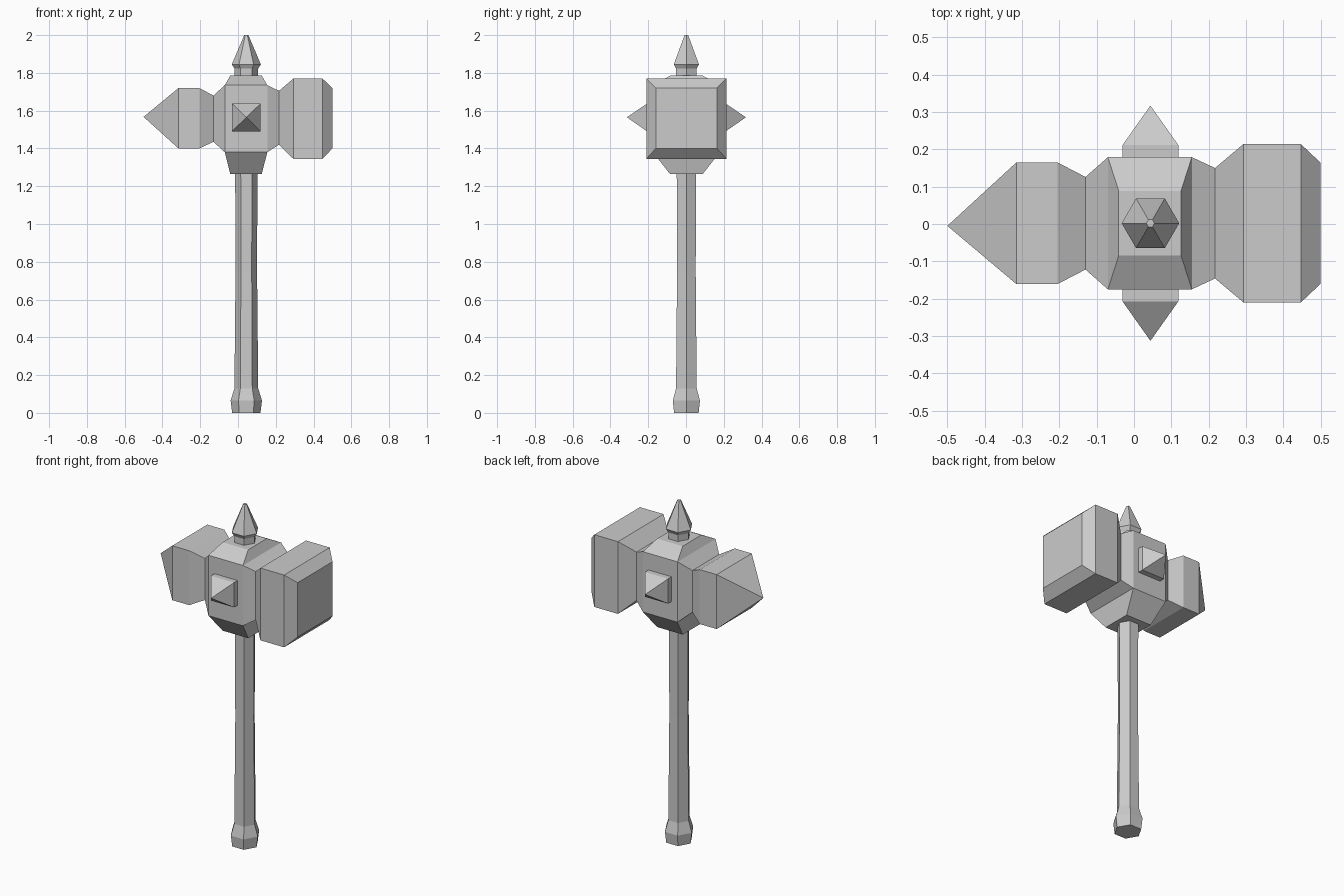
import bpy, bmesh, math
from mathutils import Vector

if "Cube" in bpy.data.objects:
    bpy.data.objects.remove(bpy.data.objects["Cube"])

CX, CY = 0.044, 0.002   # handle axis


def finish(name, bm):
    bmesh.ops.recalc_face_normals(bm, faces=bm.faces)
    me = bpy.data.meshes.new(name)
    bm.to_mesh(me)
    bm.free()
    ob = bpy.data.objects.new(name, me)
    bpy.context.collection.objects.link(ob)
    return ob


def loft(rings, cap_start=True, cap_end=True):
    """Skin a list of point rings; a one-point ring makes a tip."""
    bm = bmesh.new()
    vs = [[bm.verts.new(p) for p in r] for r in rings]
    for a, b in zip(vs, vs[1:]):
        n = len(a)
        for i in range(n):
            j = (i + 1) % n
            if len(b) == 1:
                bm.faces.new((a[i], a[j], b[0]))
            else:
                bm.faces.new((a[i], a[j], b[j], b[i]))
    if cap_start:
        bm.faces.new(vs[0])
    if cap_end and len(vs[-1]) > 1:
        bm.faces.new(vs[-1])
    return bm


def hexagon(r, z):
    return [(CX + r * math.cos(i * math.pi / 3),
             CY + r * math.sin(i * math.pi / 3), z) for i in range(6)]


def x_rect(x, hy, z0, z1):
    return [(x, CY - hy, z0), (x, CY + hy, z0), (x, CY + hy, z1), (x, CY - hy, z1)]


# Handle with flared pommel
finish("handle", loft([hexagon(r, z) for r, z in (
    (0.075, 0), (0.083, 0.065), (0.063, 0.13), (0.057, 0.75), (0.059, 1.28))]))

# Top spike
finish("top_spike", loft([hexagon(r, z) for r, z in (
    (0.062, 1.77), (0.062, 1.822), (0.077, 1.845), (0.011, 2.0))]))

# Hammer head: pointed end, neck, centre block, neck, striking end
sections = [(0.5, 0.162, 1.40, 1.72), (0.447, 0.212, 1.345, 1.77),
            (0.293, 0.212, 1.345, 1.77), (0.217, 0.148, 1.42, 1.705),
            (0.155, 0.177, 1.38, 1.735), (-0.07, 0.177, 1.38, 1.735),
            (-0.13, 0.124, 1.435, 1.68), (-0.205, 0.163, 1.40, 1.72),
            (-0.315, 0.163, 1.40, 1.72)]
bm = loft([x_rect(*s) for s in sections] + [[(-0.5, -0.005, 1.567)]])

# Tapered top and bottom of the centre block
for z_face, z_new in ((1.735, 1.785), (1.38, 1.265)):
    target = Vector((0.0425, CY, z_face))
    face = min(bm.faces, key=lambda f: (f.calc_center_median() - target).length)
    new = bmesh.ops.extrude_discrete_faces(bm, faces=[face])["faces"][0]
    for v in new.verts:
        v.co = (0.0425 + math.copysign(0.0835, v.co.x - 0.0425),
                CY + math.copysign(0.087, v.co.y - CY), z_new)
finish("hammer_head", bm)

# Pyramid studs on front and back
for name, s in (("front_stud", -1), ("back_stud", 1)):
    rings = [[(x, CY + s * d, z) for x, z in
              ((-0.031, 1.491), (0.119, 1.491), (0.119, 1.637), (-0.031, 1.637))]
             for d in (0.17, 0.209)]
    finish(name, loft(rings + [[(CX, CY + s * 0.315, 1.565)]]))
